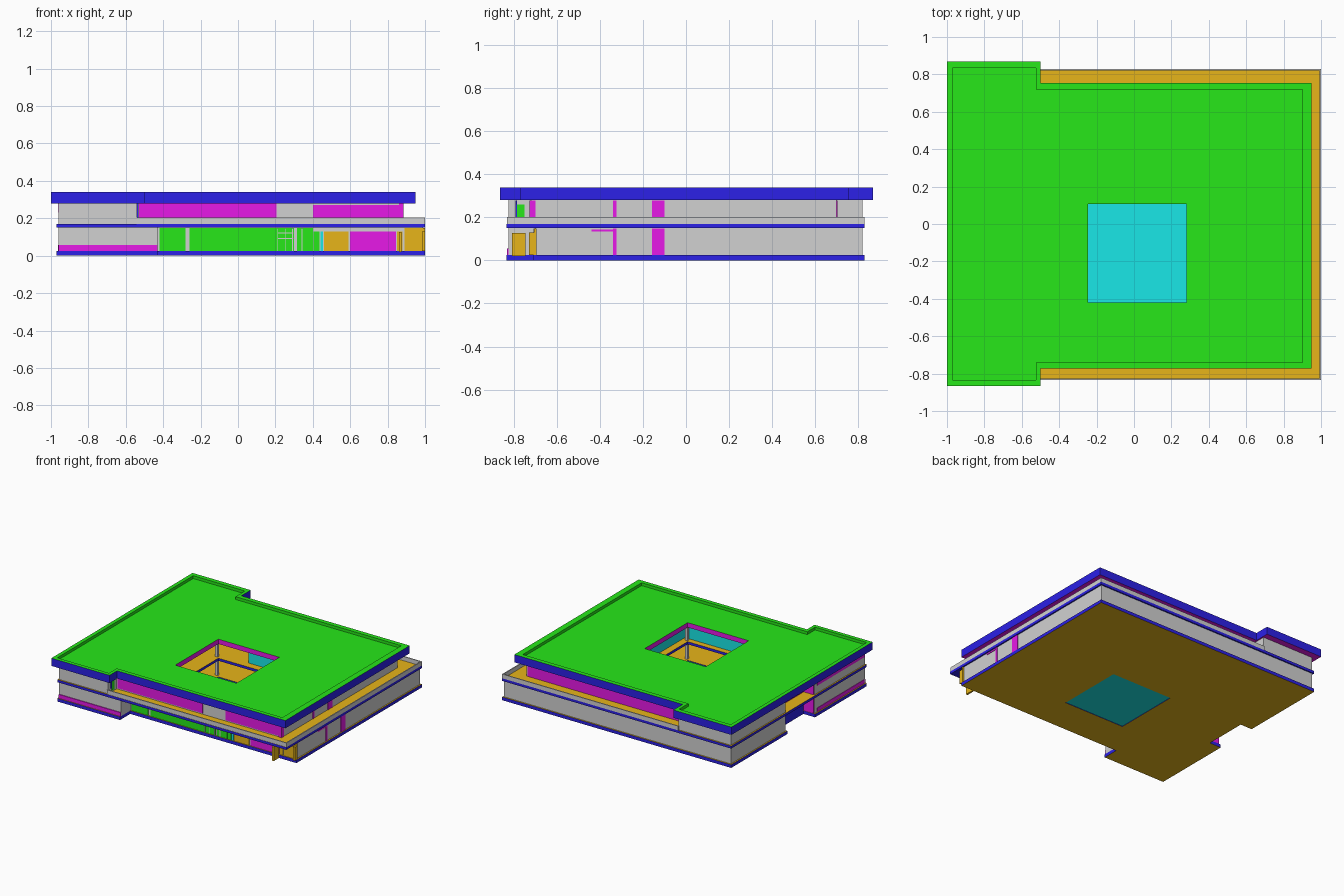
import bpy, bmesh
from mathutils import Vector

if "Cube" in bpy.data.objects:
    bpy.data.objects.remove(bpy.data.objects["Cube"], do_unlink=True)


def material(name, *rgb):
    mat = bpy.data.materials.new(name)
    mat.use_nodes = True
    mat.diffuse_color = (*rgb, 1)
    mat.node_tree.nodes["Principled BSDF"].inputs["Base Color"].default_value = (*rgb, 1)
    return mat


BLUE = material("slab edge blue", .025, .015, .8)
GREEN = material("roof green", .02, .8, .01)
ORANGE = material("floor orange", .8, .46, .01)
MAGENTA = material("window magenta", .8, .01, .8)
CYAN = material("glass cyan", .01, .8, .8)
GREY = material("wall grey", .64, .64, .64)


def finish(name, bm, mats):
    bmesh.ops.recalc_face_normals(bm, faces=bm.faces)
    mesh = bpy.data.meshes.new(name)
    bm.to_mesh(mesh)
    bm.free()
    for mat in mats:
        mesh.materials.append(mat)
    obj = bpy.data.objects.new(name, mesh)
    bpy.context.collection.objects.link(obj)
    return obj


def box(name, mat, x, y, z):
    """Box from three (low, high) ranges."""
    bm = bmesh.new()
    bmesh.ops.create_cube(bm, size=1)
    for v in bm.verts:
        v.co = Vector([(r[0] + r[1]) / 2 + c * (r[1] - r[0])
                       for r, c in zip((x, y, z), v.co)])
    return finish(name, bm, [mat])


def slab(name, outline, hole, z, top, bottom, side, hole_side):
    """Plate with an opening, coloured by face direction."""
    bm = bmesh.new()
    edges = []
    for loop in (outline, hole):
        ring = [bm.verts.new((px, py, z[0])) for px, py in loop]
        edges += [bm.edges.new((a, b)) for a, b in zip(ring, ring[1:] + ring[:1])]
    bmesh.ops.triangle_fill(bm, edges=edges, use_beauty=True)
    grown = bmesh.ops.extrude_face_region(bm, geom=bm.faces[:])["geom"]
    for v in grown:
        if isinstance(v, bmesh.types.BMVert):
            v.co.z = z[1]
    bmesh.ops.recalc_face_normals(bm, faces=bm.faces)
    rim = {(round(px, 3), round(py, 3)) for px, py in hole}
    for f in bm.faces:
        if abs(f.normal.z) > .5:
            f.material_index = 0 if f.normal.z > 0 else 1
        else:
            inner = all((round(v.co.x, 3), round(v.co.y, 3)) in rim for v in f.verts)
            f.material_index = 3 if inner else 2
    return finish(name, bm, [top, bottom, side, hole_side])


def walls(name, mat, path, z, t=.01):
    """Straight axis-aligned wall pieces along a path."""
    for (ax, ay), (bx, by) in zip(path, path[1:]):
        box(name, mat, (min(ax, bx) - t, max(ax, bx) + t),
            (min(ay, by) - t, max(ay, by) + t), z)


def rect(x0, x1, y0, y1):
    return [(x0, y0), (x1, y0), (x1, y1), (x0, y1)]


GROUND, UPPER = (.025, .15), (.17, .28)
COURT = rect(-.245, .28, -.42, .108)
RECESS = [(-.97, .14), (-.87, .14), (-.87, -.2), (-.97, -.2)]

# Floors and courtyard base
slab("ground_slab", RECESS + [(-.97, -.835), (-.43, -.835), (-.43, -.71),
     (1, -.71), (1, .83), (-.97, .83)], COURT, (0, .025), ORANGE, ORANGE, BLUE, BLUE)
box("courtyard_base", CYAN, (-.245, .28), (-.42, .108), (.003, .02))
slab("upper_slab", rect(-.97, 1, -.835, .83),
     COURT, (.15, .17), ORANGE, BLUE, BLUE, BLUE)

# Roof with raised rim
roof_inner = [(-.97, -.835), (-.525, -.835), (-.525, -.74), (.9, -.74),
              (.9, .72), (-.525, .72), (-.525, .835), (-.97, .835)]
roof_outer = [(-1, -.865), (-.5, -.865), (-.5, -.772), (.948, -.772),
              (.948, .755), (-.5, .755), (-.5, .87), (-1, .87)]
slab("roof_rim", roof_outer, roof_inner, (.28, .34), GREEN, MAGENTA, BLUE, GREEN)
slab("roof_deck", roof_inner, COURT, (.281, .318), GREEN, MAGENTA, BLUE, MAGENTA)

# Ground floor walls
walls("ground_wall", GREY, [(.98, -.69), (.98, .81), (-.95, .81), (-.95, .16),
      (-.86, .16)], GROUND)
walls("ground_wing_wall", GREY, [(-.86, -.22), (-.95, -.22), (-.95, -.815),
      (-.44, -.815), (-.44, -.7)], GROUND)
walls("ground_front_wall", GREY, [(-.43, -.69), (.97, -.69)], GROUND)

# Upper floor walls and terrace parapet
walls("upper_wing_wall", GREY, [(-.86, -.22), (-.95, -.22), (-.95, -.815),
      (-.55, -.815), (-.55, -.72)], UPPER)
walls("upper_front_wall", GREY, [(-.55, -.71), (.87, -.71), (.87, .69), (-.52, .69),
      (-.52, .81), (-.95, .81), (-.95, .16), (-.86, .16)], UPPER)
walls("parapet", GREY, [(-.54, -.829), (.996, -.829), (.996, .826), (-.51, .826)],
      (.17, .203), .004)

# Recessed side entrance with coloured return walls
for level, mat, z in (("ground", BLUE, GROUND), ("upper", MAGENTA, UPPER)):
    walls(level + "_recess_wall", mat, [(-.86, .14), (-.86, -.2)], z)
    box(level + "_recess_return", MAGENTA, (-.955, -.87), (-.21, -.203), z)

# Front panels: start, end, colour, height range
def front_panels(name, y, panels):
    for x0, x1, mat, z in panels:
        box(name, mat, (x0, x1), (y - .006, y + .004), z)

tall, low = (.026, .149), (.026, .13)
front_panels("ground_front_panel", -.7, [
    (-.42, -.28, GREEN, tall), (-.26, .3, GREEN, tall), (.315, .4, GREEN, tall),
    (.405, .435, GREEN, low), (.44, .455, CYAN, low), (.46, .59, ORANGE, low),
    (.6, .845, MAGENTA, low), (.85, .88, ORANGE, low), (.89, 1, ORANGE, tall)])
front_panels("upper_front_window", -.72, [
    (-.53, .205, MAGENTA, (.18, .279)), (.4, .88, MAGENTA, (.18, .27))])
front_panels("wing_low_window", -.825, [(-.96, -.43, MAGENTA, (.026, .056))])
box("upper_corner_window", MAGENTA, (.86, .884), (-.728, -.7), (.172, .279))

# Pale frames on the green front
for x in (.21, .25, .29, .34):
    box("pane_frame", GREY, (x, x + .005), (-.71, -.7), tall)
for z in (.09, .12):
    box("pane_rail", GREY, (.21, .3), (-.71, -.7), (z, z + .004))

# Free-standing screens at the front corner
box("corner_screen", ORANGE, (.86, .875), (-.81, -.745), (.02, .128))
box("corner_screen_return", ORANGE, (.985, 1), (-.73, -.7), (.025, .13))

# Terrace door in the wing
box("wing_door", GREEN, (-.542, -.535), (-.785, -.75), (.18, .26))
box("wing_door_post", BLUE, (-.545, -.532), (-.792, -.785), (.2, .279))

# Side windows on both floors
for y0, y1 in ((-.34, -.322), (-.157, -.1)):
    box("ground_side_window", MAGENTA, (.985, .995), (y0, y1), tall)
    box("upper_side_window", MAGENTA, (.875, .885), (y0, y1), (.172, .279))
box("side_window_head", MAGENTA, (.985, .994), (-.44, -.34), (.135, .145))

# Back and wing windows
box("upper_back_window", MAGENTA, (-.5, .87), (.695, .704), (.172, .279))
for z in ((.026, .056), (.23, .279)):
    box("wing_side_window", MAGENTA, (-.963, -.955), (-.82, -.24), z)

# Courtyard gallery: glazing and columns
walls("gallery_glass", CYAN, [(-.02, .17), (.34, .17), (.34, -.47), (-.3, -.47)],
      UPPER, .005)
for x in (-.27, .3):
    for y in (-.44, .13):
        for z in (GROUND, UPPER):
            box("gallery_column", GREY, (x - .01, x + .01), (y - .01, y + .01), z)
